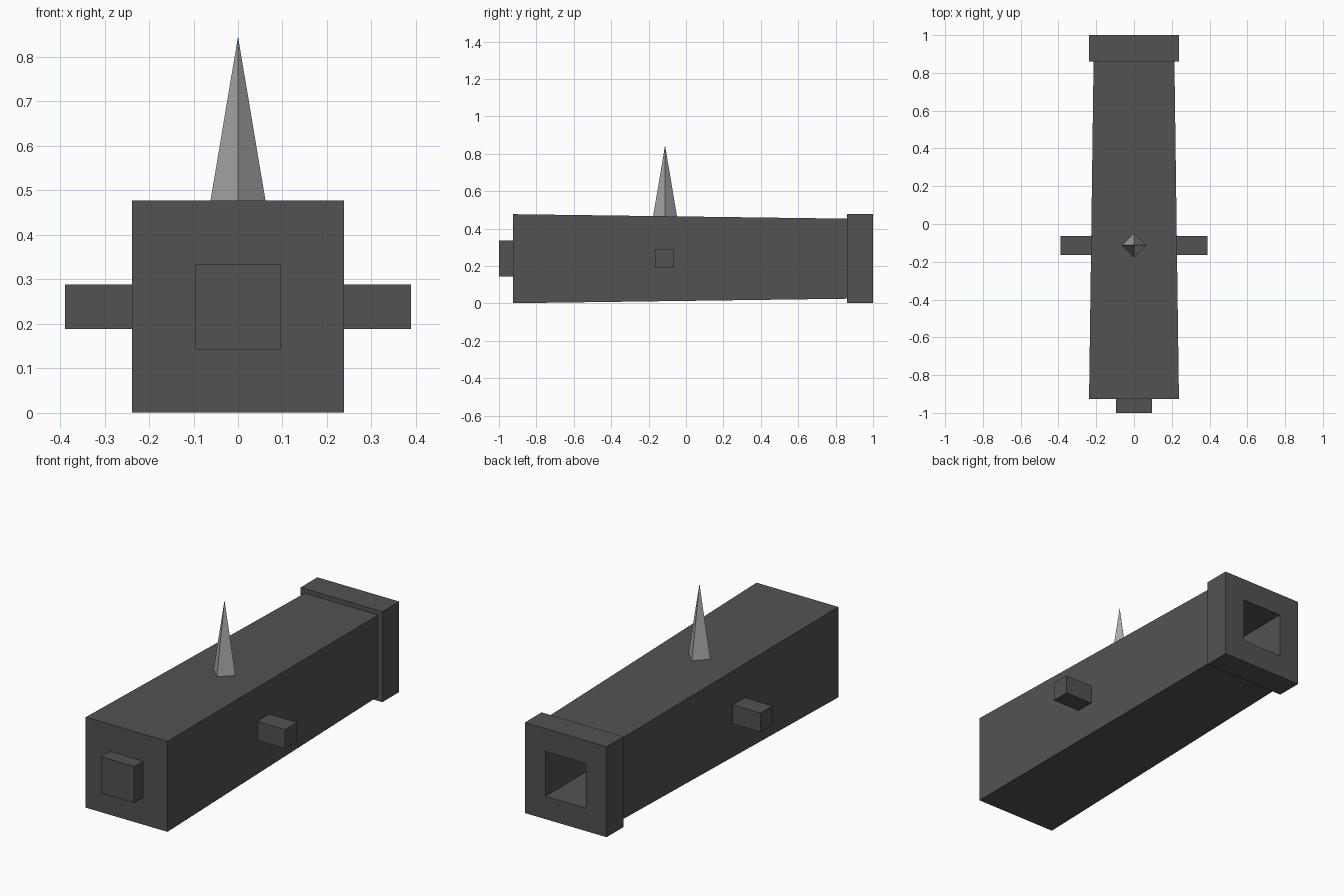
import bpy, bmesh, math
from mathutils import Vector

if "Cube" in bpy.data.objects:
    bpy.data.objects.remove(bpy.data.objects["Cube"])

ZC = 0.239  # height of the barrel axis


def material(name, v):
    m = bpy.data.materials.new(name)
    m.diffuse_color = (v, v, v, 1)
    m.use_nodes = True
    m.node_tree.nodes["Principled BSDF"].inputs["Base Color"].default_value = m.diffuse_color
    return m


iron = material("dark iron", 0.085)
pale = material("pale grey", 0.39)


def finish(name, bm, mat):
    bmesh.ops.recalc_face_normals(bm, faces=bm.faces)
    me = bpy.data.meshes.new(name)
    bm.to_mesh(me)
    bm.free()
    me.materials.append(mat)
    ob = bpy.data.objects.new(name, me)
    bpy.context.collection.objects.link(ob)
    return ob


def square_loft(name, profile, mat):
    """Loft square sections (y, half width) along the barrel axis."""
    bm = bmesh.new()
    rings = [[bm.verts.new((sx * h, y, ZC + sz * h))
              for sx, sz in ((-1, -1), (1, -1), (1, 1), (-1, 1))]
             for y, h in profile]
    for a, b in zip(rings, rings[1:]):
        for i in range(4):
            j = (i + 1) % 4
            bm.faces.new((a[i], a[j], b[j], b[i]))
    bm.faces.new(rings[0])
    bm.faces.new(rings[-1])
    return finish(name, bm, mat)


def box(name, lo, hi, mat):
    bm = bmesh.new()
    bmesh.ops.create_cube(bm, size=1)
    lo, hi = Vector(lo), Vector(hi)
    bmesh.ops.scale(bm, vec=hi - lo, verts=bm.verts)
    bmesh.ops.translate(bm, vec=(lo + hi) / 2, verts=bm.verts)
    return finish(name, bm, mat)


# Tapered barrel, muzzle band and hollow bore in one profile
square_loft("barrel", [(-0.926, 0.238), (0.86, 0.214), (0.86, 0.238),
                       (1.0, 0.238), (1.0, 0.118), (0.1, 0.118)], iron)

# Rear knob
box("rear_knob", (-0.096, -1.0, ZC - 0.096), (0.096, -0.92, ZC + 0.096), iron)

# Side pivots
for side, name in ((-1, "left_pivot"), (1, "right_pivot")):
    x0, x1 = sorted((side * 0.2, side * 0.389))
    box(name, (x0, -0.164, 0.188), (x1, -0.064, 0.288), iron)

# Fuse spike: four-sided cone with its corners on the x and y axes
bm = bmesh.new()
tip = bm.verts.new((0, -0.112, 0.846))
base = [bm.verts.new((0.068 * math.cos(k * math.pi / 2),
                      -0.112 + 0.068 * math.sin(k * math.pi / 2), 0.44))
        for k in range(4)]
for k in range(4):
    bm.faces.new((base[k], base[(k + 1) % 4], tip))
bm.faces.new(base)
finish("fuse_spike", bm, pale)
